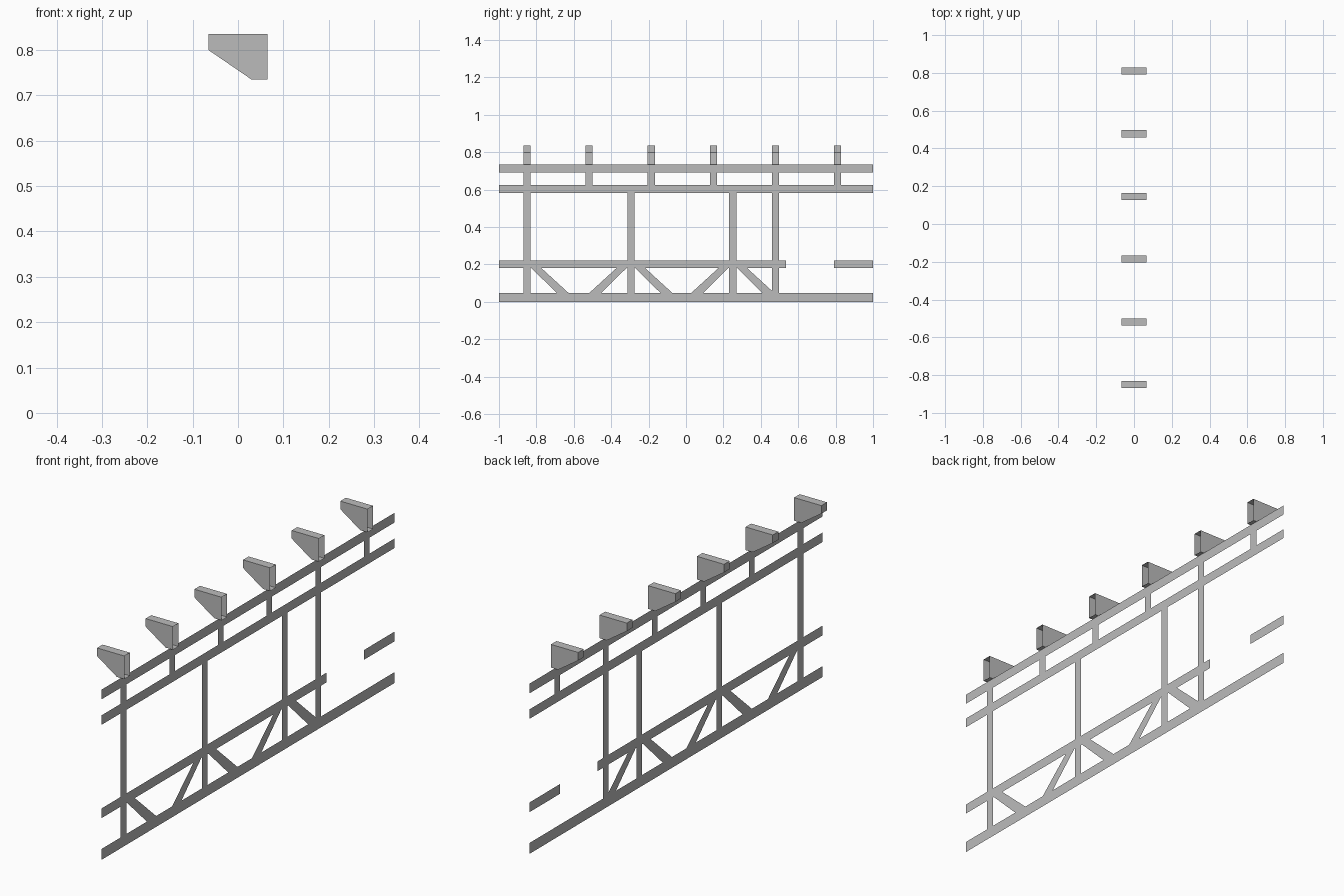
import bpy
import bmesh

cube = bpy.data.objects.get("Cube")
if cube:
    bpy.data.objects.remove(cube, do_unlink=True)

grey = bpy.data.materials.new("grey_metal")
grey.use_nodes = True
COLOUR = (0.5, 0.5, 0.5, 1)
grey.diffuse_color = COLOUR
grey.node_tree.nodes["Principled BSDF"].inputs["Base Color"].default_value = COLOUR

FRAME_X = 0.048   # plane of the flat railing
HALF = 0.019      # half width of posts and brackets


def finish(name, bm):
    mesh = bpy.data.meshes.new(name)
    bm.to_mesh(mesh)
    bm.free()
    mesh.materials.append(grey)
    obj = bpy.data.objects.new(name, mesh)
    bpy.context.collection.objects.link(obj)
    return obj


def panel(name, points):
    """Flat sheet in the railing plane from (y, z) points, facing +x."""
    bm = bmesh.new()
    face = bm.faces.new([bm.verts.new((FRAME_X, y, z)) for y, z in points])
    face.normal_update()
    if face.normal.x < 0:
        face.normal_flip()
    return finish(name, bm)


def strip(name, y0, y1, z0, z1):
    return panel(name, [(y0, z0), (y1, z0), (y1, z1), (y0, z1)])


def bracket(name, y):
    """Wedge-bottomed box, open on its +x end."""
    profile = [(0.065, 0.835), (-0.065, 0.835), (-0.065, 0.8),
               (0.03, 0.735), (0.065, 0.735)]
    bm = bmesh.new()
    front = [bm.verts.new((x, y - HALF, z)) for x, z in profile]
    back = [bm.verts.new((x, y + HALF, z)) for x, z in profile]
    bm.faces.new(front)
    bm.faces.new(back[::-1])
    for i in range(len(profile) - 1):
        bm.faces.new((front[i + 1], front[i], back[i], back[i + 1]))
    return finish(name, bm)


# Long rails, the middle one broken by a gap
strip("bottom_rail", -1, 1, 0, 0.047)
strip("middle_rail", -1, 0.535, 0.18, 0.222)
strip("middle_rail_end", 0.79, 1, 0.18, 0.222)
strip("upper_rail", -1, 1, 0.583, 0.624)
strip("top_rail", -1, 1, 0.693, 0.735)

# Brackets with the posts beneath them; two posts reach the bottom rail
for i in range(6):
    y = -0.85 + 0.332 * i
    bracket(f"bracket_{i + 1}", y)
    tall = i in (0, 4)
    strip("tall_post" if tall else "short_post", y - HALF, y + HALF,
          0.02 if tall else 0.624, 0.693)

# Inner posts that stop at the upper rail
for y in (-0.295, 0.25):
    strip("inner_post", y - HALF, y + HALF, 0.02, 0.583)

# Diagonal braces spreading down from the posts
for y, side in ((-0.85, 1), (-0.295, -1), (-0.295, 1), (0.25, -1), (0.25, 1)):
    shape = [(0.019, 0.185), (0.072, 0.185), (0.235, 0.036),
             (0.228, 0.025), (0.182, 0.025)]
    panel("diagonal_brace", [(y + side * d, z) for d, z in shape])
